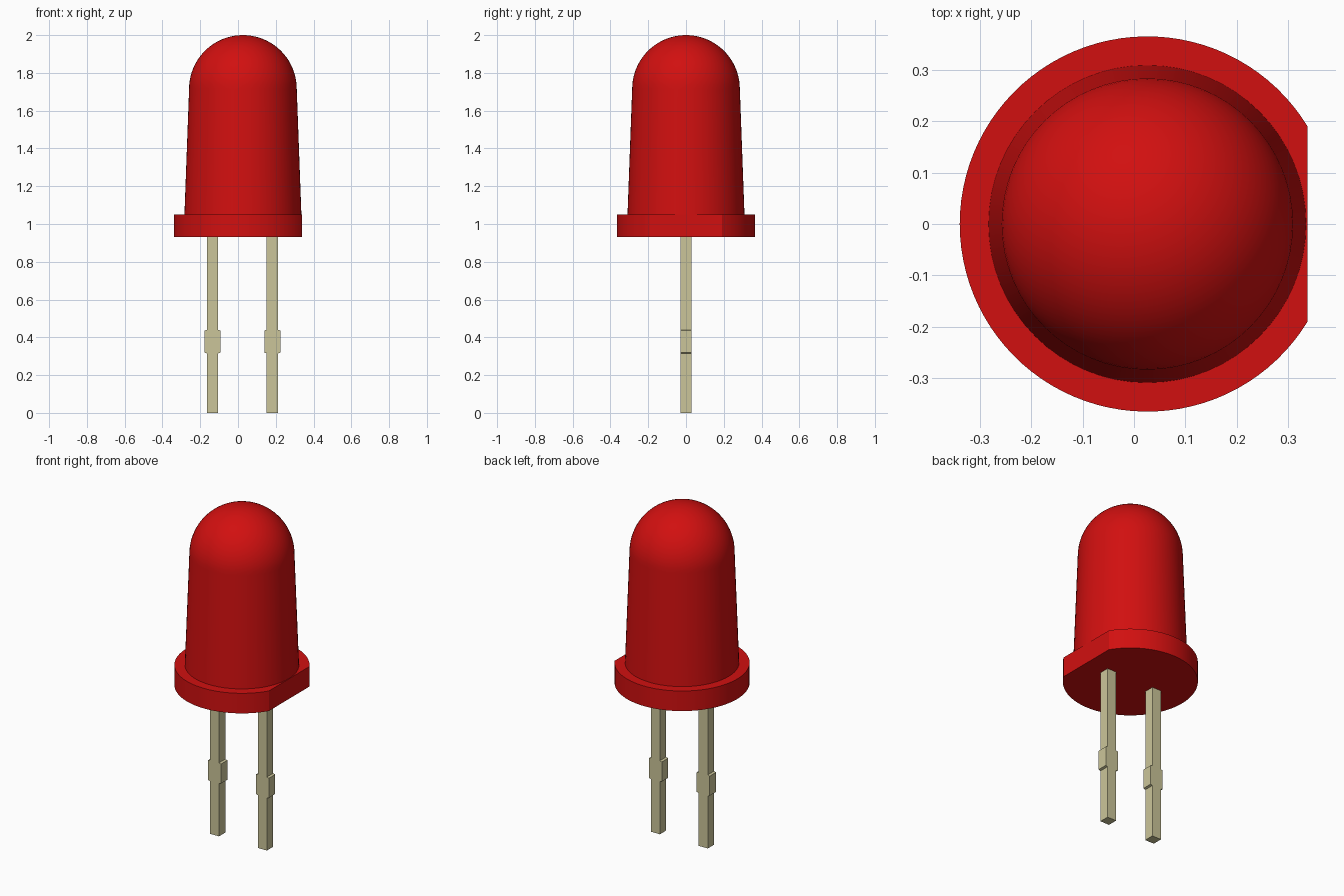
import bpy, bmesh, math

cube = bpy.data.objects.get("Cube")
if cube:
    bpy.data.objects.remove(cube, do_unlink=True)


def material(name, color):
    mat = bpy.data.materials.new(name)
    mat.use_nodes = True
    mat.diffuse_color = color
    mat.node_tree.nodes["Principled BSDF"].inputs["Base Color"].default_value = color
    return mat


def finish(name, bm, mat, smooth=False):
    bmesh.ops.recalc_face_normals(bm, faces=bm.faces)
    mesh = bpy.data.meshes.new(name)
    bm.to_mesh(mesh)
    bm.free()
    mesh.materials.append(mat)
    obj = bpy.data.objects.new(name, mesh)
    bpy.context.collection.objects.link(obj)
    if smooth:
        bpy.ops.object.select_all(action='DESELECT')
        obj.select_set(True)
        bpy.context.view_layer.objects.active = obj
        bpy.ops.object.shade_smooth_by_angle(angle=math.radians(30))
    return obj


def prism(name, outline, depth, mat, smooth=False):
    """Extrude a closed outline of 3D points along a vector."""
    bm = bmesh.new()
    face = bm.faces.new([bm.verts.new(p) for p in outline])
    ext = bmesh.ops.extrude_face_region(bm, geom=[face])
    verts = [g for g in ext["geom"] if isinstance(g, bmesh.types.BMVert)]
    bmesh.ops.translate(bm, vec=depth, verts=verts)
    return finish(name, bm, mat, smooth)


red = material("red plastic", (0.64, 0.005, 0.005, 1))
metal = material("pale metal", (0.60, 0.56, 0.32, 1))

AXIS = 0.026                      # the round body sits slightly off centre
RIM_BOTTOM, RIM_TOP = 0.93, 1.05

# Flange: disc with one flat side
rim_r, flat_x = 0.366, 0.338
a0 = math.acos((flat_x - AXIS) / rim_r)
steps = 80
outline = []
for i in range(steps + 1):
    a = a0 + (2 * math.pi - 2 * a0) * i / steps
    outline.append((AXIS + rim_r * math.cos(a), rim_r * math.sin(a), RIM_BOTTOM))
prism("flange", outline, (0, 0, RIM_TOP - RIM_BOTTOM), red, True)

# Lens: tapered body with a hemispherical dome, turned around its axis
dome_r, base_r = 0.285, 0.31
dome_z = 2 - dome_r
bm = bmesh.new()
profile = [(base_r, RIM_TOP - 0.01)]
rings = 20
for i in range(rings + 1):
    a = math.pi / 2 * i / rings
    profile.append((dome_r * math.cos(a), dome_z + dome_r * math.sin(a)))
verts = [bm.verts.new((r, 0, z)) for r, z in profile]
edges = [bm.edges.new(pair) for pair in zip(verts, verts[1:])]
bmesh.ops.spin(bm, geom=verts + edges, cent=(0, 0, 0), axis=(0, 0, 1),
               angle=2 * math.pi, steps=64)
bmesh.ops.remove_doubles(bm, verts=bm.verts, dist=0.0005)
bmesh.ops.translate(bm, vec=(AXIS, 0, 0), verts=bm.verts)
finish("lens", bm, red, True)

# Legs: square pins with a wider stop
pin, stop, low, high, slope = 0.03, 0.043, 0.315, 0.44, 0.004
half = [(pin, 0), (pin, low), (stop, low + slope), (stop, high - slope),
        (pin, high), (pin, RIM_BOTTOM + 0.005)]
for name, x in (("right_leg", -0.135), ("left_leg", 0.182)):
    shape = half + [(-w, z) for w, z in reversed(half)]
    prism(name, [(x + w, -pin, z) for w, z in shape], (0, 2 * pin, 0), metal)
